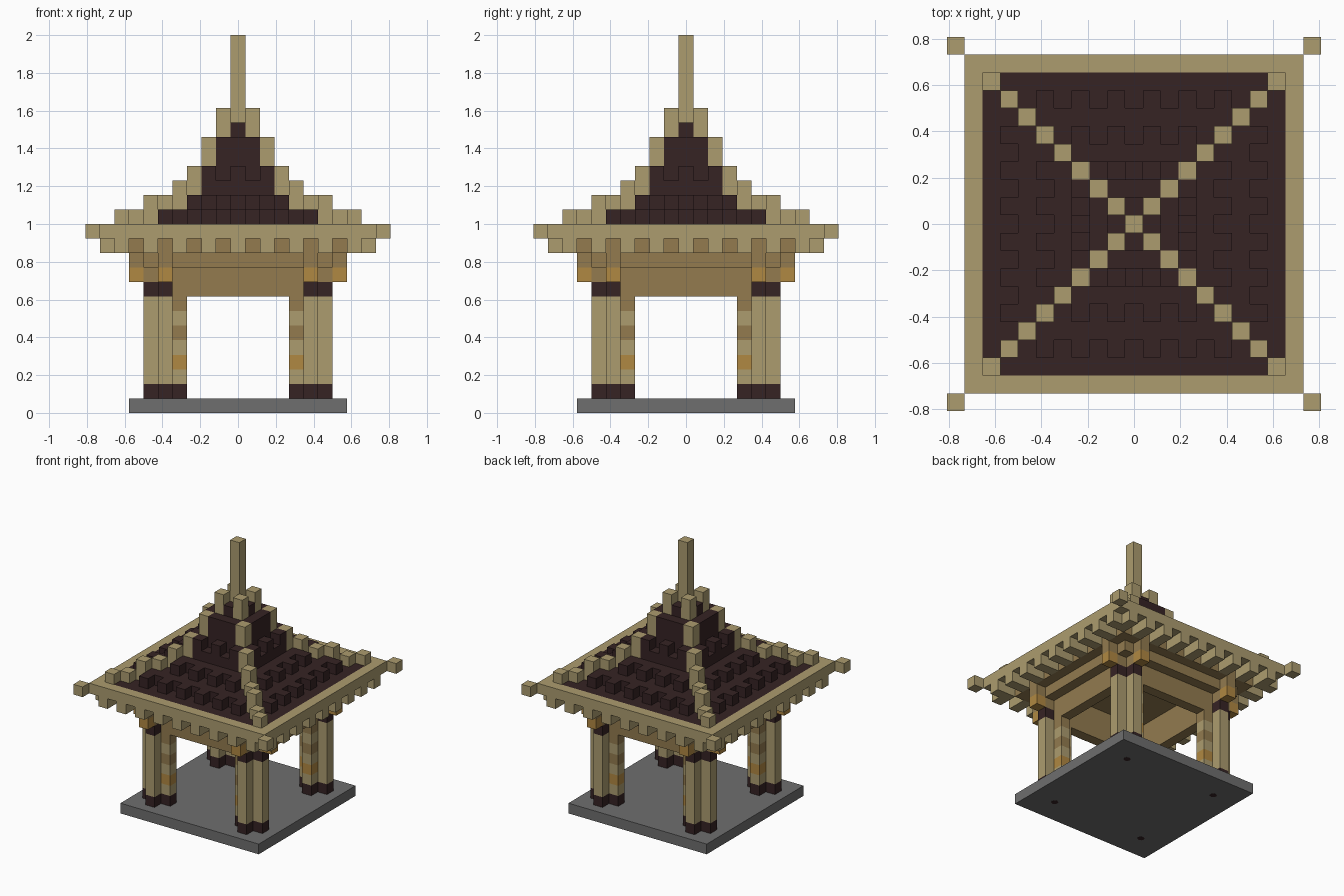
import bpy
import bmesh
from mathutils import Matrix, Vector
from math import pi

if "Cube" in bpy.data.objects:
    bpy.data.objects.remove(bpy.data.objects["Cube"])

U = 1 / 13  # edge of one building block


def material(name, *rgb):
    lin = [(c / 255 / 12.92) if c < 11 else ((c / 255 + 0.055) / 1.055) ** 2.4 for c in rgb]
    m = bpy.data.materials.new(name)
    m.use_nodes = True
    m.diffuse_color = (*lin, 1)
    m.node_tree.nodes["Principled BSDF"].inputs["Base Color"].default_value = (*lin, 1)
    return m


TAN = material("tan timber", 172, 156, 111)
BROWN = material("brown timber", 147, 123, 79)
ORANGE = material("orange timber", 176, 136, 66)
DARK = material("dark tile", 54, 35, 36)
GREY = material("grey stone", 110, 110, 110)


def build(name, mat, boxes, turns=1):
    """Boxes are inclusive block ranges (x0, x1, y0, y1, z0, z1), repeated by quarter turns."""
    bm = bmesh.new()
    for t in range(turns):
        spin = Matrix.Rotation(t * pi / 2, 4, "Z")
        for x0, x1, y0, y1, z0, z1 in boxes:
            size = Vector((x1 - x0 + 1, y1 - y0 + 1, z1 - z0 + 1)) * U
            mid = Vector((x0 + x1, y0 + y1, z0 + z1 + 1)) * U / 2
            mat4 = spin @ Matrix.Translation(mid) @ Matrix.Diagonal((*size, 1))
            bmesh.ops.create_cube(bm, size=1, matrix=mat4)
    mesh = bpy.data.meshes.new(name)
    bm.to_mesh(mesh)
    bm.free()
    mesh.materials.append(mat)
    ob = bpy.data.objects.new(name, mesh)
    bpy.context.collection.objects.link(ob)
    return ob


def cell(x, y, z0, z1=None):
    return (x, x, y, y, z0, z0 if z1 is None else z1)


def slab(r, z0, z1):
    return (-r, r, -r, r, z0, z1)


def notched(r, z0, z1):
    """Square slab with its four corner blocks left out."""
    s = r - 1
    return [(-r, r, -s, s, z0, z1), (-s, s, -r, -r, z0, z1), (-s, s, r, r, z0, z1)]


# Stone base with the column pegs showing underneath
build("base", GREY, [slab(7, 0, 0)])
for sx in (-1, 1):
    for sy in (-1, 1):
        bpy.ops.mesh.primitive_cylinder_add(vertices=8, radius=0.33 * U, depth=0.006,
                                            location=(sx * 5 * U, sy * 5 * U, 0.002))
        peg = bpy.context.object
        peg.name = "column_peg"
        peg.data.materials.append(DARK)

# Cross-shaped corner columns
outer = [(5, 5), (6, 5), (5, 6)]
inner = [(4, 5), (5, 4)]
build("column_feet", DARK, [cell(x, y, 1) for x, y in outer + inner], 4)
build("column_shafts", TAN, [cell(x, y, 2, 7) for x, y in outer]
      + [cell(x, y, z) for x, y in inner for z in (2, 4, 6)], 4)
build("column_brown_bands", BROWN, [cell(x, y, z) for x, y in inner for z in (5, 7)], 4)
build("column_orange_bands", ORANGE, [cell(x, y, 3) for x, y in inner], 4)
build("column_caps", DARK, [cell(x, y, 8) for x, y in outer], 4)

# Brackets and beams
build("bracket_arms", BROWN, [cell(x, y, 9) for x, y in outer]
      + [cell(7, 5, 10), cell(5, 7, 10)], 4)
build("bracket_ends", ORANGE, [cell(7, 5, 9), cell(5, 7, 9)], 4)
build("lower_beams", BROWN, [(-4, 4, -5, -5, 8, 9)], 4)
build("upper_beams", BROWN, [(-6, 4, -6, -5, 10, 10)], 4)
build("ceiling", BROWN, [slab(7, 11, 11)])

# Eaves
build("rafters", TAN, [(x, x, -9, -8, 11, 11) for x in range(-8, 9, 2)], 4)
build("eave_frame", TAN, [(-9, 8, -9, -9, 12, 12)], 4)
build("eave_corners", TAN, [cell(10, 10, 12)], 4)

# Stepped tiled roof
tiers = notched(6, 13, 13) + notched(4, 14, 14) + notched(3, 15, 15)
tiers += [slab(2, 16, 16)] + notched(2, 17, 18) + notched(1, 19, 19)
build("roof_deck", DARK, [slab(8, 12, 12)])
build("roof_tiers", DARK, tiers)
build("roof_tile_ends", DARK, [cell(x, -7, 13) for x in range(-5, 6, 2)]
      + [cell(x, -5, 14) for x in range(-3, 4, 2)]
      + [cell(x, -3, 16) for x in range(-2, 3, 2)], 4)

# Diagonal ridge posts: distance from the centre -> lowest and highest block
ridge = {8: (13, 13), 7: (13, 13), 6: (13, 14), 5: (14, 14),
         4: (14, 15), 3: (15, 16), 2: (17, 18), 1: (19, 20)}
build("ridge_posts", TAN, [cell(r, r, a, b) for r, (a, b) in ridge.items()], 4)
build("spire", TAN, [cell(0, 0, 20, 25)])
